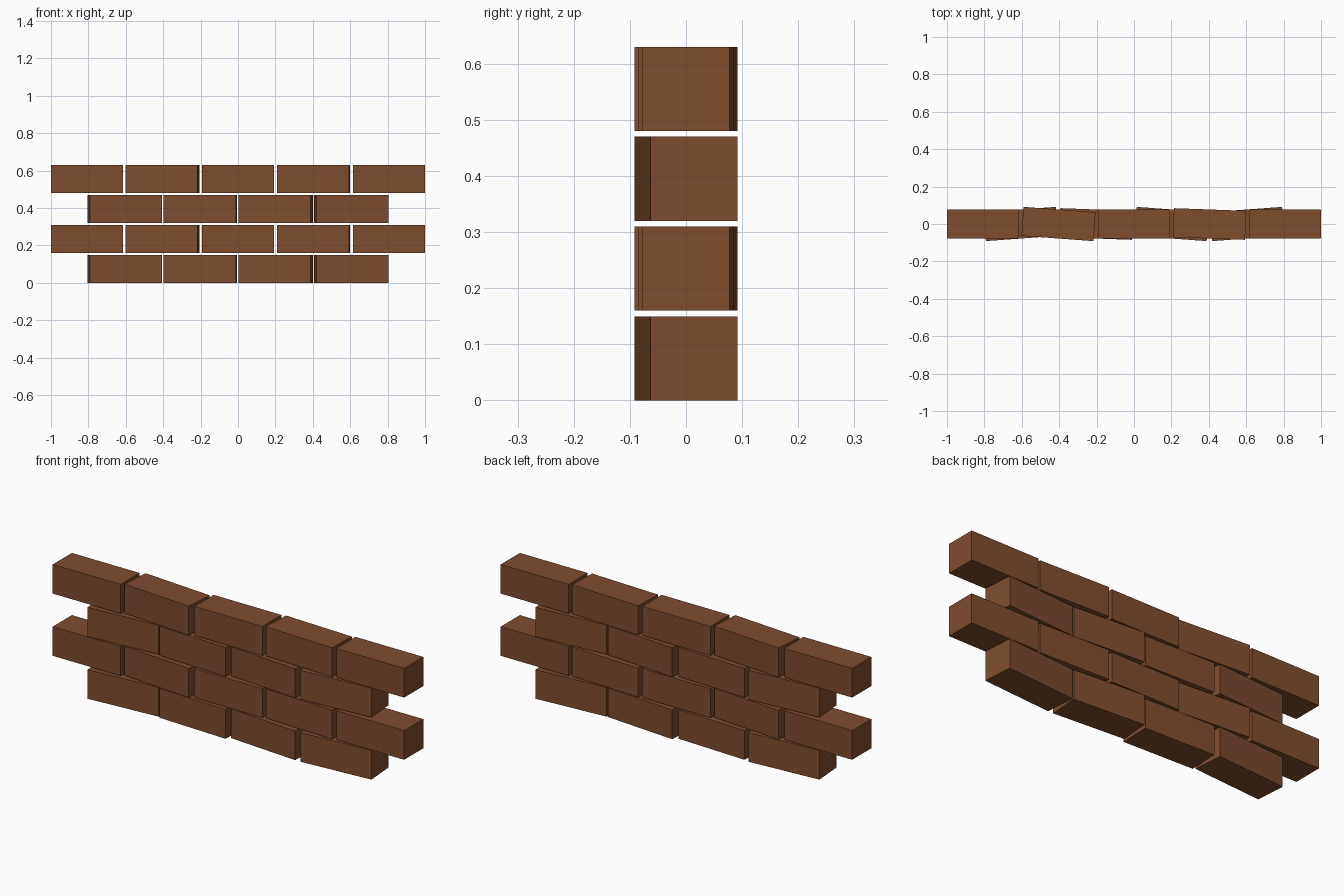
import bpy, math

if "Cube" in bpy.data.objects:
    bpy.data.objects.remove(bpy.data.objects["Cube"])

LENGTH, DEPTH, HEIGHT = 0.386, 0.155, 0.15
PITCH_X, PITCH_Z = 0.4035, 0.16

mat = bpy.data.materials.new("brick_red")
mat.diffuse_color = (0.21, 0.075, 0.03, 1)
mat.use_nodes = True
mat.node_tree.nodes["Principled BSDF"].inputs["Base Color"].default_value = mat.diffuse_color


def brick(name, x, z, angle):
    bpy.ops.mesh.primitive_cube_add(size=1, location=(x, 0, z + HEIGHT / 2))
    ob = bpy.context.object
    ob.name = name
    ob.scale = (LENGTH, DEPTH, HEIGHT)
    ob.rotation_euler.z = math.radians(angle)
    ob.data.materials.append(mat)


# Slight twist of each brick, in degrees, for the short and long courses
short_course = [4.2, -2.1, -4.2, 4.2]
long_course = [0, -4.2, 0, -2.1, 0]

# Four alternating courses, bottom to top
for row in range(4):
    twists = long_course if row % 2 else short_course
    for i, a in enumerate(twists):
        x = (i - (len(twists) - 1) / 2) * PITCH_X
        brick(f"brick_row{row + 1}_{i + 1}", x, row * PITCH_Z, a)
